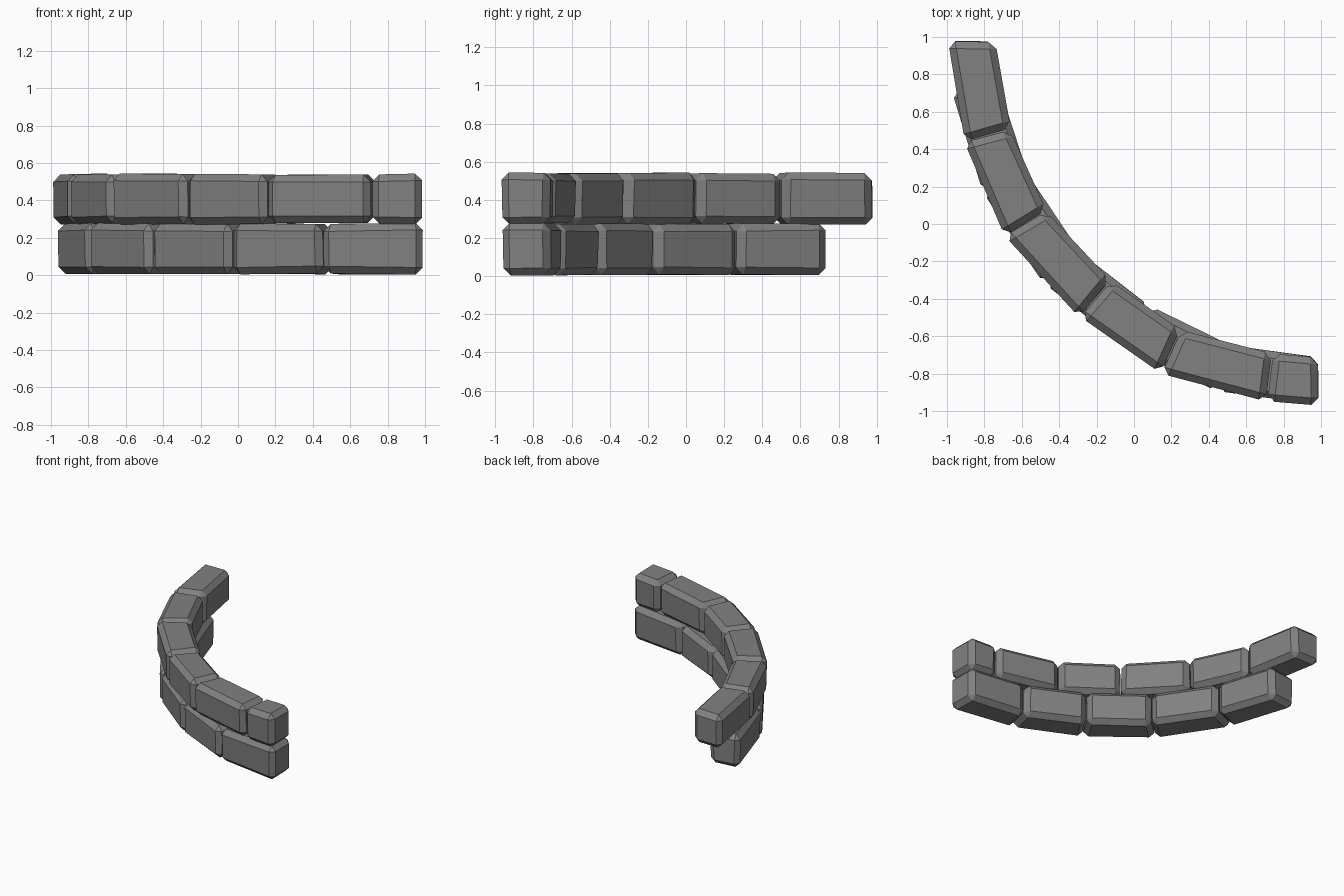
import bpy, bmesh, random
from mathutils import Vector

if "Cube" in bpy.data.objects:
    bpy.data.objects.remove(bpy.data.objects["Cube"])

random.seed(4)
stone = bpy.data.materials.new("grey stone")
stone.diffuse_color = (0.22, 0.22, 0.22, 1)
stone.use_nodes = True
stone.node_tree.nodes["Principled BSDF"].inputs["Base Color"].default_value = stone.diffuse_color

CENTRE = Vector((0.94, 0.94))   # centre of the wall's arc
HALF_W = 0.128
GAP = 0.003

# Joint points along the centreline of each course
lower = [(-0.85, 0.725), (-0.69, 0.225), (-0.385, -0.235), (0.02, -0.55),
         (0.48, -0.77), (0.99, -0.84)]
upper = [(-0.87, 0.98), (-0.785, 0.475), (-0.58, 0.005), (-0.21, -0.40),
         (0.195, -0.685), (0.725, -0.82), (0.985, -0.84)]


def jit(a=0.006):
    return random.uniform(-a, a)


def stone_block(name, a, b, z0, z1):
    """Wedge block between two joints, ends radial to the arc, edges chamfered."""
    a, b = Vector(a), Vector(b)
    along = (b - a).normalized()
    a, b = a + along * GAP, b - along * GAP
    bm = bmesh.new()
    rings = []
    for z, taper in ((z0, -0.004), (z1, 0.0)):
        ring = []
        for p, s in ((a, 1), (b, 1), (b, -1), (a, -1)):
            radial = (p - CENTRE).normalized()
            q = p + radial * s * (HALF_W + taper + jit(0.004))
            q += along * jit(0.004)
            ring.append(bm.verts.new((q.x, q.y, z + jit(0.005))))
        rings.append(ring)
    lo, hi = rings
    bm.faces.new(lo[::-1])
    bm.faces.new(hi)
    for i in range(4):
        j = (i + 1) % 4
        bm.faces.new((lo[i], lo[j], hi[j], hi[i]))
    bmesh.ops.recalc_face_normals(bm, faces=bm.faces)
    bmesh.ops.bevel(bm, geom=list(bm.edges), offset=0.038, segments=1,
                    affect='EDGES', profile=0.5)
    me = bpy.data.meshes.new(name)
    bm.to_mesh(me)
    bm.free()
    me.materials.append(stone)
    bpy.context.collection.objects.link(bpy.data.objects.new(name, me))


# Two staggered courses of stones
for label, pts, z0, z1 in (("lower_stone", lower, 0.007, 0.276),
                           ("upper_stone", upper, 0.274, 0.54)):
    for i in range(len(pts) - 1):
        stone_block(f"{label}_{i + 1}", pts[i], pts[i + 1], z0, z1)
